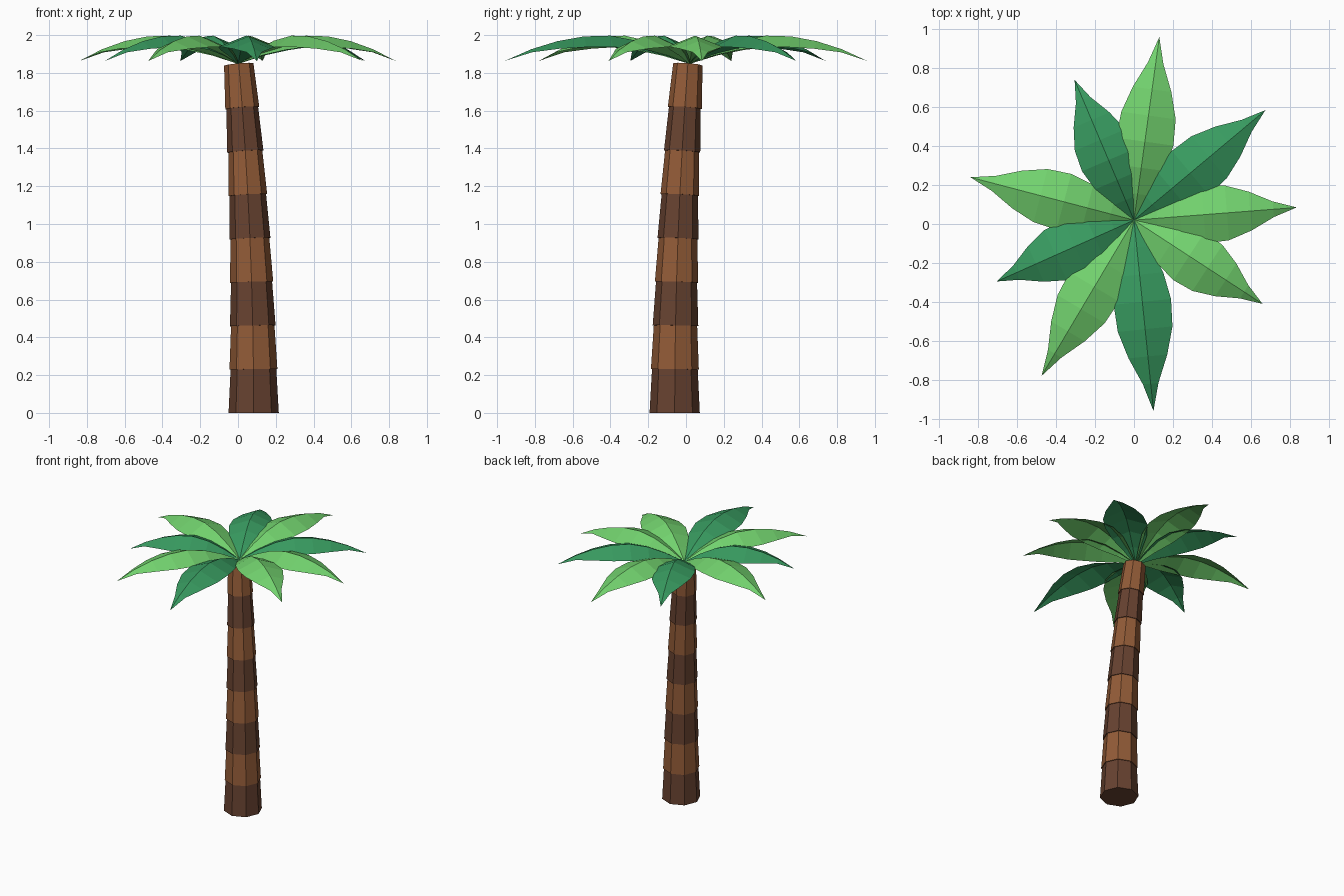
import bpy, bmesh, math
from mathutils import Vector

if "Cube" in bpy.data.objects:
    bpy.data.objects.remove(bpy.data.objects["Cube"])


def srgb(*c):
    lin = [(v / 255 / 12.92) if v < 11 else ((v / 255 + 0.055) / 1.055) ** 2.4 for v in c]
    return (*lin, 1.0)


def material(name, *c):
    m = bpy.data.materials.new(name)
    m.diffuse_color = srgb(*c)
    m.use_nodes = True
    m.node_tree.nodes["Principled BSDF"].inputs["Base Color"].default_value = m.diffuse_color
    return m


LIGHT_BROWN = material("light brown bark", 146, 91, 55)
DARK_BROWN = material("dark brown bark", 103, 66, 48)
LIGHT_GREEN = material("light green leaf", 114, 210, 110)
DARK_GREEN = material("dark green leaf", 56, 155, 96)


def add_object(name, bm, mat):
    me = bpy.data.meshes.new(name)
    bm.to_mesh(me)
    bm.free()
    me.materials.append(mat)
    ob = bpy.data.objects.new(name, me)
    bpy.context.collection.objects.link(ob)
    return ob


# Trunk: eight tapered octagonal segments stacked along a curved leaning axis
SEGMENTS, HEIGHT = 8, 1.845


def trunk_ring(bm, t, radius):
    centre = Vector((0.083 - 0.079 * t * t, -0.06 + 0.07 * t * t, HEIGHT * t))
    tangent = Vector((-0.158 * t, 0.14 * t, HEIGHT))
    tilt = Vector((0, 0, 1)).rotation_difference(tangent)
    ring = []
    for i in range(8):
        a = i * math.tau / 8
        offset = Vector((radius * math.cos(a), radius * math.sin(a), 0))
        ring.append(bm.verts.new(centre + tilt @ offset))
    return ring


for k in range(SEGMENTS):
    bm = bmesh.new()
    r = 0.133 - 0.043 * k / 7
    low = trunk_ring(bm, k / SEGMENTS, r)
    high = trunk_ring(bm, (k + 1) / SEGMENTS, r - 0.012)
    for i in range(8):
        j = (i + 1) % 8
        bm.faces.new((low[i], low[j], high[j], high[i]))
    bm.faces.new(low[::-1])
    bm.faces.new(high)
    add_object(f"trunk_segment_{k + 1}", bm, LIGHT_BROWN if k % 2 else DARK_BROWN)

# Leaves: arched, ridge-folded blades; (half width, midrib height) at equal steps
BLADE = [(0.005, 1.85), (0.065, 1.918), (0.122, 1.97), (0.148, 1.997),
         (0.141, 1.993), (0.100, 1.968), (0.040, 1.925), (0.0, 1.863)]
CROWN = Vector((0.0, 0.02, 0.0))
FOLD = 0.40  # how far the edges drop per unit of half width


def leaf(name, tip_x, tip_y, mat):
    bm = bmesh.new()
    span = Vector((tip_x, tip_y, 0)) - CROWN
    side = Vector((-span.y, span.x, 0)).normalized()
    rows = []
    for i, (w, z) in enumerate(BLADE):
        mid = CROWN + span * (i / (len(BLADE) - 1)) + Vector((0, 0, z))
        drop = Vector((0, 0, -FOLD * w))
        if w == 0:
            tip = bm.verts.new(mid)
        else:
            rows.append([bm.verts.new(mid + side * w * s + (drop if s else Vector()))
                         for s in (1, 0, -1)])
    for a, b in zip(rows, rows[1:]):
        for c in (0, 1):
            bm.faces.new((a[c], a[c + 1], b[c + 1], b[c]))
    for c in (0, 1):
        bm.faces.new((rows[-1][c], rows[-1][c + 1], tip))
    add_object(name, bm, mat)


LIGHT_TIPS = [(0.13, 0.96), (0.835, 0.085), (0.66, -0.41), (-0.475, -0.78), (-0.84, 0.24)]
DARK_TIPS = [(0.675, 0.585), (0.10, -0.96), (-0.705, -0.295), (-0.305, 0.74)]
for n, (x, y) in enumerate(LIGHT_TIPS):
    leaf(f"light_leaf_{n + 1}", x, y, LIGHT_GREEN)
for n, (x, y) in enumerate(DARK_TIPS):
    leaf(f"dark_leaf_{n + 1}", x, y, DARK_GREEN)
